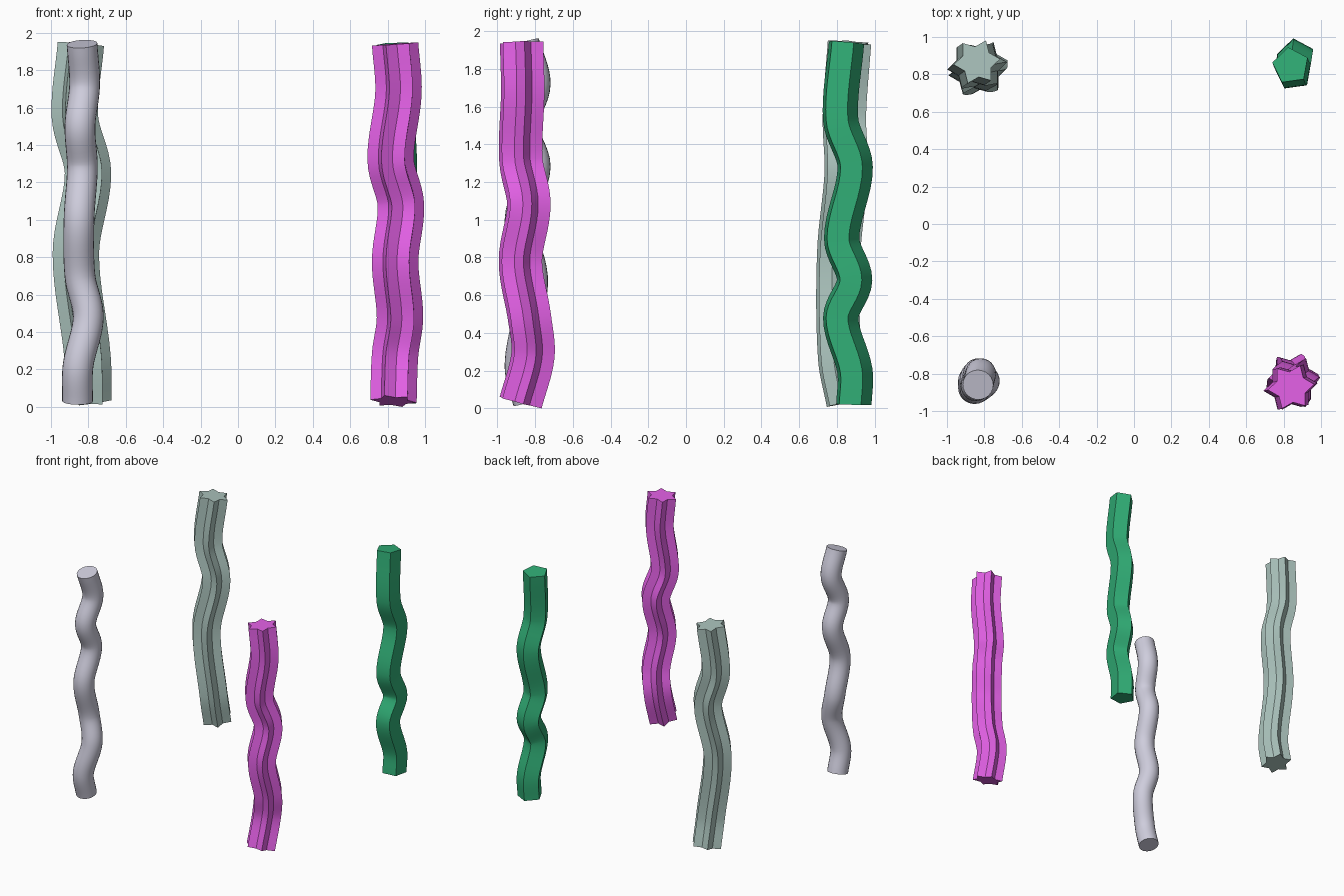
import bpy, bmesh
from math import cos, sin, radians, tau
from mathutils import Vector

if "Cube" in bpy.data.objects:
    bpy.data.objects.remove(bpy.data.objects["Cube"])

TURN = radians(7)


def ring(count, radius, start=0.0, inner=None):
    """Regular polygon, or a star when every second point uses an inner radius."""
    pts = []
    for i in range(count):
        r = inner if inner and i % 2 else radius
        a = start + tau * i / count
        pts.append(Vector((r * cos(a), r * sin(a), 0)))
    return pts


def smooth_path(keys, steps=8):
    """Cubic path through (z, x, y) keys; returns (point, tangent) pairs."""
    p = [Vector((x, y, z)) for z, x, y in keys]
    n = len(p)
    slope = []
    for i in range(n):
        a, b = p[max(i - 1, 0)], p[min(i + 1, n - 1)]
        slope.append((b - a) / (b.z - a.z))
    out = []
    for i in range(n - 1):
        h = p[i + 1].z - p[i].z
        for k in range(steps + (i == n - 2)):
            t = k / steps
            pos = (p[i] * (2*t**3 - 3*t*t + 1) + slope[i] * h * (t**3 - 2*t*t + t)
                   + p[i + 1] * (3*t*t - 2*t**3) + slope[i + 1] * h * (t**3 - t*t))
            tan = (p[i] * (6*t*t - 6*t) / h + slope[i] * (3*t*t - 4*t + 1)
                   + p[i + 1] * (6*t - 6*t*t) / h + slope[i + 1] * (3*t*t - 2*t))
            out.append((pos, tan))
    return out


def wavy_post(name, profile, keys, color):
    """Sweep a closed profile along a wavy upright path, with flat caps."""
    bm = bmesh.new()
    rows = []
    for pos, tan in smooth_path(keys):
        q = Vector((0, 0, 1)).rotation_difference(tan)
        rows.append([bm.verts.new(pos + q @ v) for v in profile])
    n = len(profile)
    for a, b in zip(rows, rows[1:]):
        for i in range(n):
            j = (i + 1) % n
            bm.faces.new((a[i], a[j], b[j], b[i]))
    bm.faces.new(rows[0][::-1])
    bm.faces.new(rows[-1])
    mesh = bpy.data.meshes.new(name)
    bm.to_mesh(mesh)
    bm.free()
    mat = bpy.data.materials.new(name + "_color")
    mat.diffuse_color = (*color, 1)
    mat.use_nodes = True
    mat.node_tree.nodes["Principled BSDF"].inputs["Base Color"].default_value = mat.diffuse_color
    mesh.materials.append(mat)
    obj = bpy.data.objects.new(name, mesh)
    bpy.context.collection.objects.link(obj)
    bpy.ops.object.select_all(action='DESELECT')
    obj.select_set(True)
    bpy.context.view_layer.objects.active = obj
    bpy.ops.object.shade_smooth_by_angle(angle=radians(30))


star = ring(12, 0.125, TURN, 0.082)

# Round post, front left
wavy_post("round_post", ring(24, 0.082), [
    (0.03, -0.858, -0.835), (0.22, -0.855, -0.88), (0.48, -0.80, -0.84),
    (0.70, -0.845, -0.815), (1.00, -0.85, -0.88), (1.28, -0.832, -0.80),
    (1.50, -0.845, -0.865), (1.72, -0.82, -0.80), (1.94, -0.834, -0.86)],
    (0.62, 0.61, 0.72))

# Star post, front right
wavy_post("magenta_star_post", star, [
    (0.03, 0.831, -0.877), (0.28, 0.84, -0.812), (0.48, 0.866, -0.83),
    (0.78, 0.84, -0.878), (1.08, 0.871, -0.833), (1.32, 0.816, -0.876),
    (1.68, 0.858, -0.866), (1.94, 0.84, -0.872)],
    (0.78, 0.12, 0.80))

# Star post, back left
wavy_post("sage_star_post", star, [
    (0.03, -0.80, 0.86), (0.27, -0.805, 0.815), (0.82, -0.867, 0.81),
    (1.25, -0.802, 0.85), (1.55, -0.872, 0.84), (1.94, -0.84, 0.867)],
    (0.41, 0.55, 0.51))

# Five-sided post, back right
wavy_post("green_pentagon_post", ring(5, 0.1, TURN * 3.7), [
    (0.02, 0.862, 0.885), (0.20, 0.865, 0.89), (0.48, 0.85, 0.815),
    (0.68, 0.868, 0.889), (0.90, 0.85, 0.82), (1.28, 0.867, 0.892),
    (1.53, 0.855, 0.815), (1.94, 0.838, 0.846)],
    (0.03, 0.42, 0.18))
